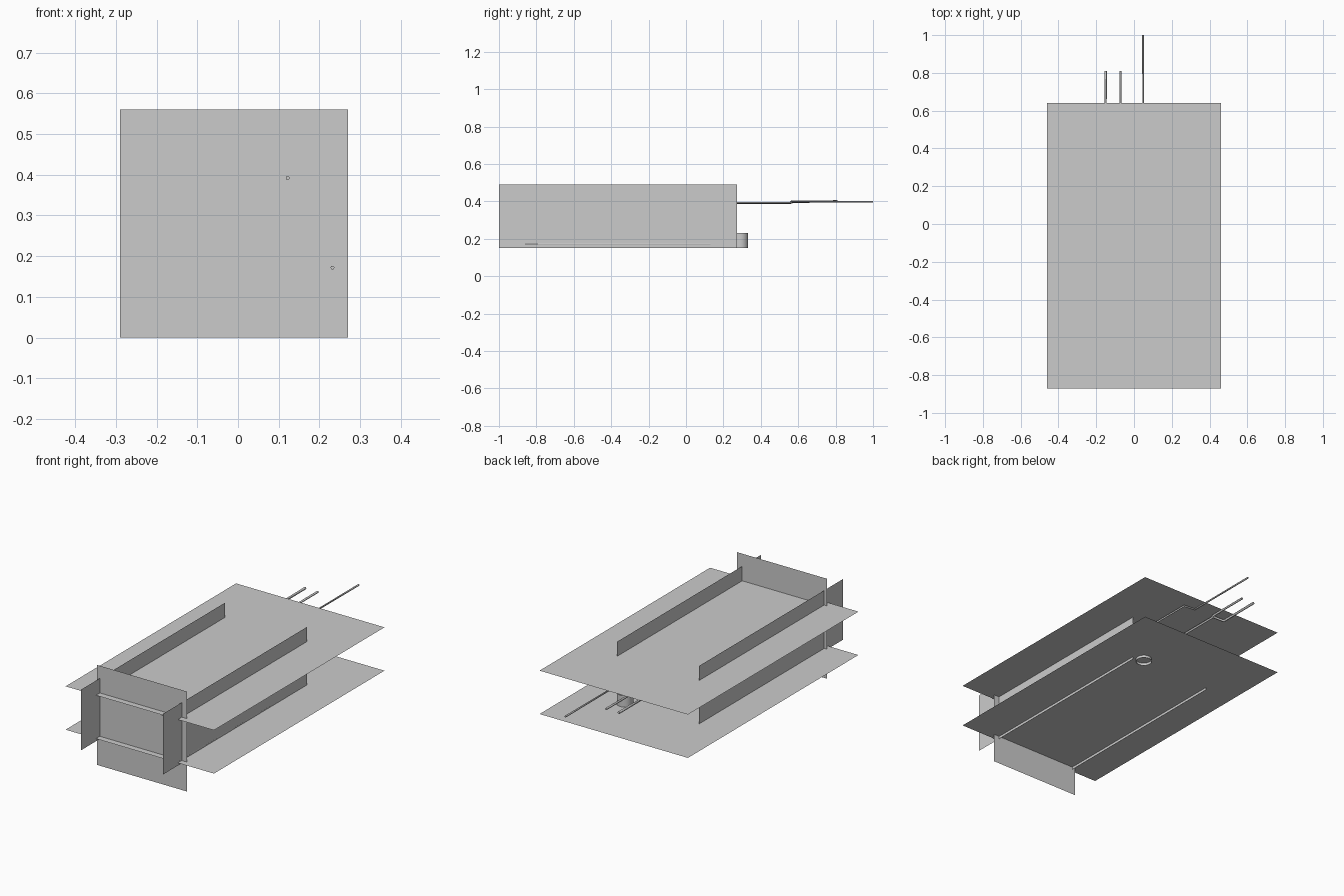
import bpy, bmesh, math

if "Cube" in bpy.data.objects:
    bpy.data.objects.remove(bpy.data.objects["Cube"])


def sheet(name, a, b, axis):
    """Flat rectangle between opposite corners a and b, normal along axis."""
    u, v = [i for i in range(3) if i != axis]
    p1, p2 = list(a), list(a)
    p1[u] = b[u]
    p2[v] = b[v]
    me = bpy.data.meshes.new(name)
    me.from_pydata([a, p1, b, p2], [], [(0, 1, 2, 3)])
    ob = bpy.data.objects.new(name, me)
    bpy.context.collection.objects.link(ob)
    return ob


def wire(name, points, radius):
    """Thin capped rod that follows a polyline."""
    cu = bpy.data.curves.new(name, 'CURVE')
    cu.dimensions = '3D'
    cu.bevel_depth = radius
    cu.bevel_resolution = 1
    cu.use_fill_caps = True
    sp = cu.splines.new('POLY')
    sp.points.add(len(points) - 1)
    for p, co in zip(sp.points, points):
        p.co = (*co, 1)
    ob = bpy.data.objects.new(name, cu)
    bpy.context.collection.objects.link(ob)
    return ob


# Horizontal plates
for name, z in (("lower_plate", 0.165), ("upper_plate", 0.408)):
    sheet(name, (-0.46, -0.87, z), (0.46, 0.64, z), 2)

# Upright side panels
for name, x in (("left_panel", -0.272), ("right_panel", 0.236)):
    sheet(name, (x, -1.0, 0.15), (x, 0.273, 0.49), 0)

# Front panel
sheet("front_panel", (-0.29, -0.835, 0.0), (0.27, -0.835, 0.56), 1)

# Wires under the upper plate, stepping sideways near the back
wire("long_wire", [(0.122, -0.845, 0.392), (0.122, 0.56, 0.392),
                   (0.048, 0.56, 0.398), (0.048, 1.0, 0.398)], 0.005)
wire("middle_wire", [(-0.072, -0.82, 0.392), (-0.072, 0.56, 0.392),
                     (-0.072, 0.57, 0.400), (-0.072, 0.81, 0.400)], 0.006)
wire("branch_wire", [(-0.072, 0.565, 0.396), (-0.15, 0.565, 0.398),
                     (-0.15, 0.81, 0.400)], 0.007)

# Wire along the lower right edge, running to the tube
wire("lower_wire", [(0.232, -0.86, 0.172), (0.232, 0.13, 0.172),
                    (0.185, 0.25, 0.172)], 0.005)

# Short open tube through the lower plate
bpy.ops.mesh.primitive_cylinder_add(vertices=32, radius=0.042, depth=0.08,
                                    end_fill_type='NOTHING',
                                    location=(0.175, 0.29, 0.19))
tube = bpy.context.object
tube.name = "tube"
bpy.ops.object.shade_smooth_by_angle(angle=math.radians(30))
